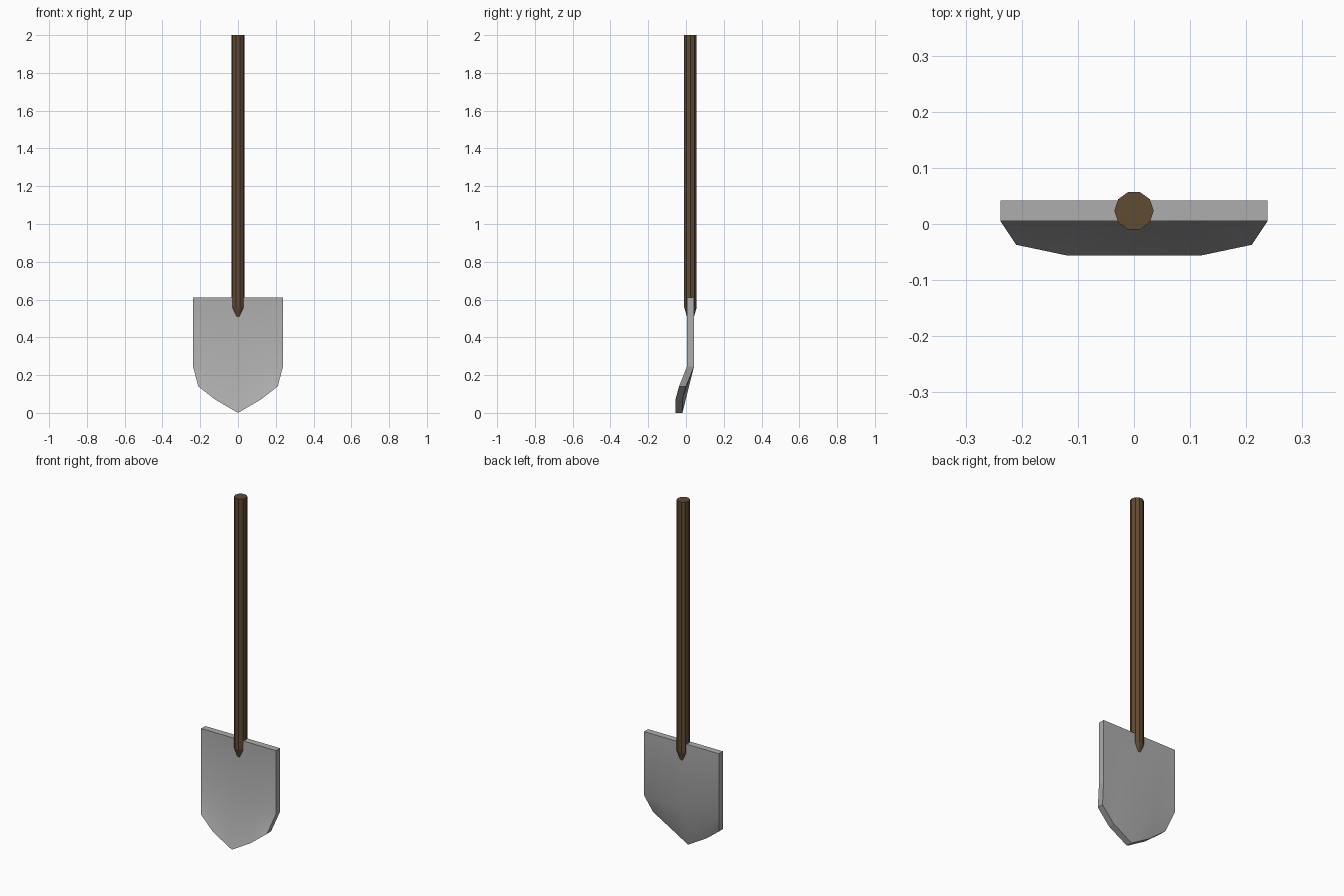
import bpy, bmesh, math

if "Cube" in bpy.data.objects:
    bpy.data.objects.remove(bpy.data.objects["Cube"])


def material(name, rgb):
    m = bpy.data.materials.new(name)
    m.diffuse_color = (*rgb, 1)
    m.use_nodes = True
    m.node_tree.nodes["Principled BSDF"].inputs["Base Color"].default_value = m.diffuse_color
    return m


def finish(name, bm, mat):
    bmesh.ops.recalc_face_normals(bm, faces=bm.faces)
    me = bpy.data.meshes.new(name)
    bm.to_mesh(me)
    bm.free()
    me.materials.append(mat)
    ob = bpy.data.objects.new(name, me)
    bpy.context.collection.objects.link(ob)
    return ob


wood = material("brown wood", (0.115, 0.07, 0.032))
steel = material("grey steel", (0.42, 0.42, 0.42))

# Handle: ten-sided pole with a tapered end sunk into the blade
bm = bmesh.new()
rings = []
for z, r in [(0.5, 0.017), (0.56, 0.035), (2.0, 0.035)]:
    rings.append([bm.verts.new((r * math.cos(i * math.tau / 10),
                                0.0235 + r * math.sin(i * math.tau / 10), z))
                  for i in range(10)])
for a, b in zip(rings, rings[1:]):
    for i in range(10):
        j = (i + 1) % 10
        bm.faces.new((a[i], a[j], b[j], b[i]))
bm.faces.new(rings[0])
bm.faces.new(rings[-1])
finish("handle", bm, wood)

# Blade: columns running from the straight top, over a bend, to the pointed rim
TOP, BEND, THICK = 0.61, 0.245, 0.037
half = [(0.238, 0.245, 0.005), (0.21, 0.14, -0.037), (0.12, 0.07, -0.056)]
rim = [(-x, z, y) for x, z, y in half] + [(0, 0, -0.056)] + half[::-1]
bm = bmesh.new()
cols = []
for x, z, y in rim:
    pts = [(x, 0.005, TOP), (x, 0.005, BEND)]
    if z < BEND:
        pts.append((x, y, z))
    cols.append([bm.verts.new(p) for p in pts])
for a, b in zip(cols, cols[1:]):
    bm.faces.new((a[0], a[1], b[1], b[0]))
    bm.faces.new([a[1]] + a[2:] + b[2:][::-1] + [b[1]])
for f in bm.faces:
    f.smooth = True

# Extrude straight back for an even thickness, leaving the rim flat shaded
front = bm.faces[:]
back = bmesh.ops.extrude_face_region(bm, geom=front, use_keep_orig=True)["geom"]
bmesh.ops.translate(bm, vec=(0, THICK, 0),
                    verts=[g for g in back if isinstance(g, bmesh.types.BMVert)])
skins = set(front) | {g for g in back if isinstance(g, bmesh.types.BMFace)}
for f in bm.faces:
    f.smooth = f in skins
finish("blade", bm, steel)
